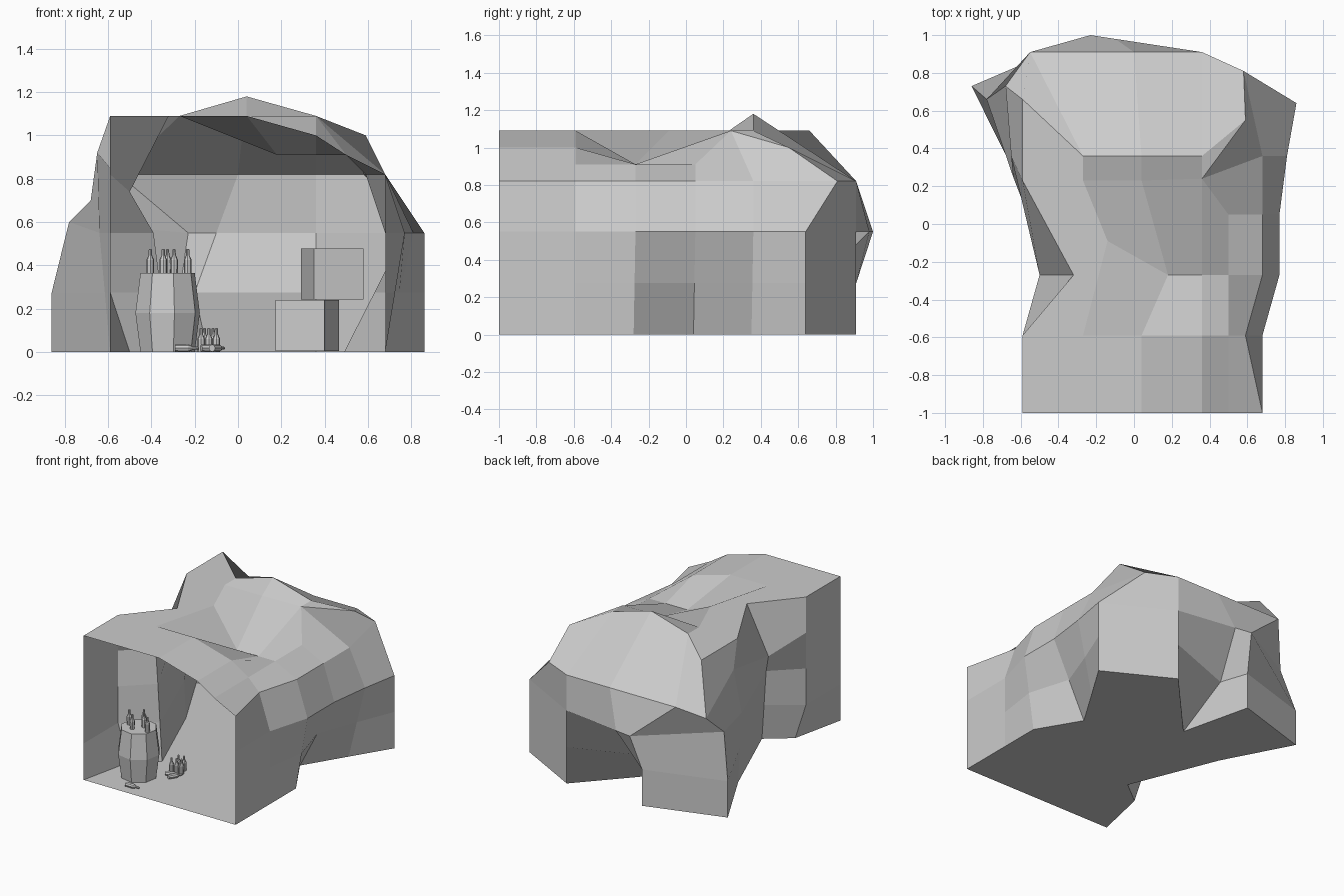
import bpy, bmesh
from math import cos, sin, pi, radians
from mathutils import Matrix

if "Cube" in bpy.data.objects:
    bpy.data.objects.remove(bpy.data.objects["Cube"])


def finish(name, bm, matrix=Matrix()):
    bmesh.ops.remove_doubles(bm, verts=bm.verts, dist=0.0005)
    bmesh.ops.recalc_face_normals(bm, faces=bm.faces)
    mesh = bpy.data.meshes.new(name)
    bm.to_mesh(mesh)
    bm.free()
    ob = bpy.data.objects.new(name, mesh)
    ob.matrix_world = matrix
    bpy.context.collection.objects.link(ob)
    return ob


def skin(bm, rows):
    """Quads (or triangles where a vertex repeats) between successive rows."""
    for a, b in zip(rows, rows[1:]):
        for i in range(len(a) - 1):
            face = list(dict.fromkeys((a[i], a[i + 1], b[i + 1], b[i])))
            bm.faces.new(face)


def lathe(name, profile, sides, matrix, turn=0.0):
    bm = bmesh.new()
    rows = []
    for r, z in profile:
        ring = [bm.verts.new((r * cos(turn + 2 * pi * i / sides),
                              r * sin(turn + 2 * pi * i / sides), z)) for i in range(sides)]
        rows.append(ring + ring[:1])
    skin(bm, rows)
    bm.faces.new(rows[0][:-1])
    bm.faces.new(rows[-1][:-1])
    return finish(name, bm, matrix)


# Cave outline at several heights, from left of the mouth round the back to the right
ground = [(-.59, -1), (-.5, -.59), (-.32, -.45), (-.59, .22), (-.86, .73), (-.27, .91), (-.14, .37),
          (.36, .91), (.86, .64), (.68, .35), (.49, .04), (.68, -.28), (.68, -.59), (.68, -1)]
waist = [(-.59, -1), (-.59, -.59), (-.39, -.4), (-.64, .25), (-.78, .66), (-.23, 1), (-.1, .98),
         (.36, .91), (.86, .64), (.81, .36), (.77, .05), (.77, -.27), (.68, -.59), (.68, -1)]
upper = [(-.59, -1), (-.59, -.59), (-.5, -.27), (-.65, .36), (-.68, .73), (-.55, .91), (0, .91),
         (.36, .91), (.58, .81), (.68, .36), (.68, .05), (.68, -.27), (.59, -.59), (.68, -1)]
low = [((a[0] + b[0]) / 2, (a[1] + b[1]) / 2) for a, b in zip(ground, waist)]
low[1] = waist[1]
low[4:7] = [ground[4], ground[5], (-.2, .7)]

# Roof, row by row from the mouth to the back
roof = [
    [(-.59, -1, 1.09), (-.27, -1, 1.09), (.04, -1, 1.09), (.36, -1, 1.0), (.5, -1, .91)],
    [(-.59, -.59, 1.09), (-.27, -.59, 1.09), (.04, -.59, 1.09), (.36, -.59, 1.0), (.5, -.59, .91)],
    [(-.32, -.27, 1.09), (-.14, -.09, 1.09), (.18, -.27, .91), (.36, -.27, .91), (.5, -.27, .91)],
    [(-.59, .23, 1.09), (-.27, .23, 1.09), (.04, .23, 1.09), (.36, .24, 1.09), (.5, .05, .91)],
    [(-.59, .66, 1.09), (-.27, .36, 1.09), (.04, .36, 1.18), (.36, .36, 1.09), (.59, .55, 1.0)],
]

bm = bmesh.new()
rings = [[bm.verts.new((x, y, z)) for x, y in ring]
         for ring, z in ((ground, 0), (low, .275), (waist, .55), (upper, .82))]
for i, z in ((2, .74), (3, .92), (4, .7)):
    rings[3][i].co.z = z
rings[2][4].co.z = .6
top = [[bm.verts.new(p) for p in row] for row in roof]
right = [row[-1] for row in top]
rim = [row[0] for row in top] + top[-1][1:] + [top[3][3]] + right[3::-1]
skin(bm, rings + [rim])
skin(bm, top[:4])
skin(bm, [top[3][:4] + [top[3][3]], top[4]])
bm.faces.new(rings[0])
finish("cave_shell", bm)

# Barrel
lathe("barrel", [(.128, 0), (.152, .18), (.128, .365)], 8,
      Matrix.Translation((-.325, -.72, 0)), radians(12))

# Crates, one on the other
for name, loc, turn in (("lower_crate", (.32, .1, .122), -17), ("upper_crate", (.435, .14, .36), 15)):
    bm = bmesh.new()
    bmesh.ops.create_cube(bm, size=.236)
    finish(name, bm, Matrix.Translation(loc) @ Matrix.Rotation(radians(turn), 4, 'Z'))

# Bottles: on the barrel, standing on the floor, and lying down
bottle = [(.017, 0), (.018, .06), (.008, .082), (.007, .108), (.004, .11)]
for x, y in ((-.405, -.72), (-.345, -.77), (-.325, -.66), (-.295, -.70), (-.232, -.75)):
    lathe("barrel_bottle", bottle, 8, Matrix.Translation((x, y, .365)))
for x, y in ((-.17, -.55), (-.155, -.49), (-.135, -.54), (-.115, -.48), (-.1, -.53)):
    lathe("floor_bottle", bottle, 8, Matrix.Translation((x, y, 0)))
for x, y, turn in ((-.29, -.92, 0), (-.12, -.66, 60), (-.17, -.62, 20)):
    lathe("lying_bottle", bottle, 8, Matrix.Translation((x, y, .018))
          @ Matrix.Rotation(radians(turn), 4, 'Z') @ Matrix.Rotation(pi / 2, 4, 'Y'))
